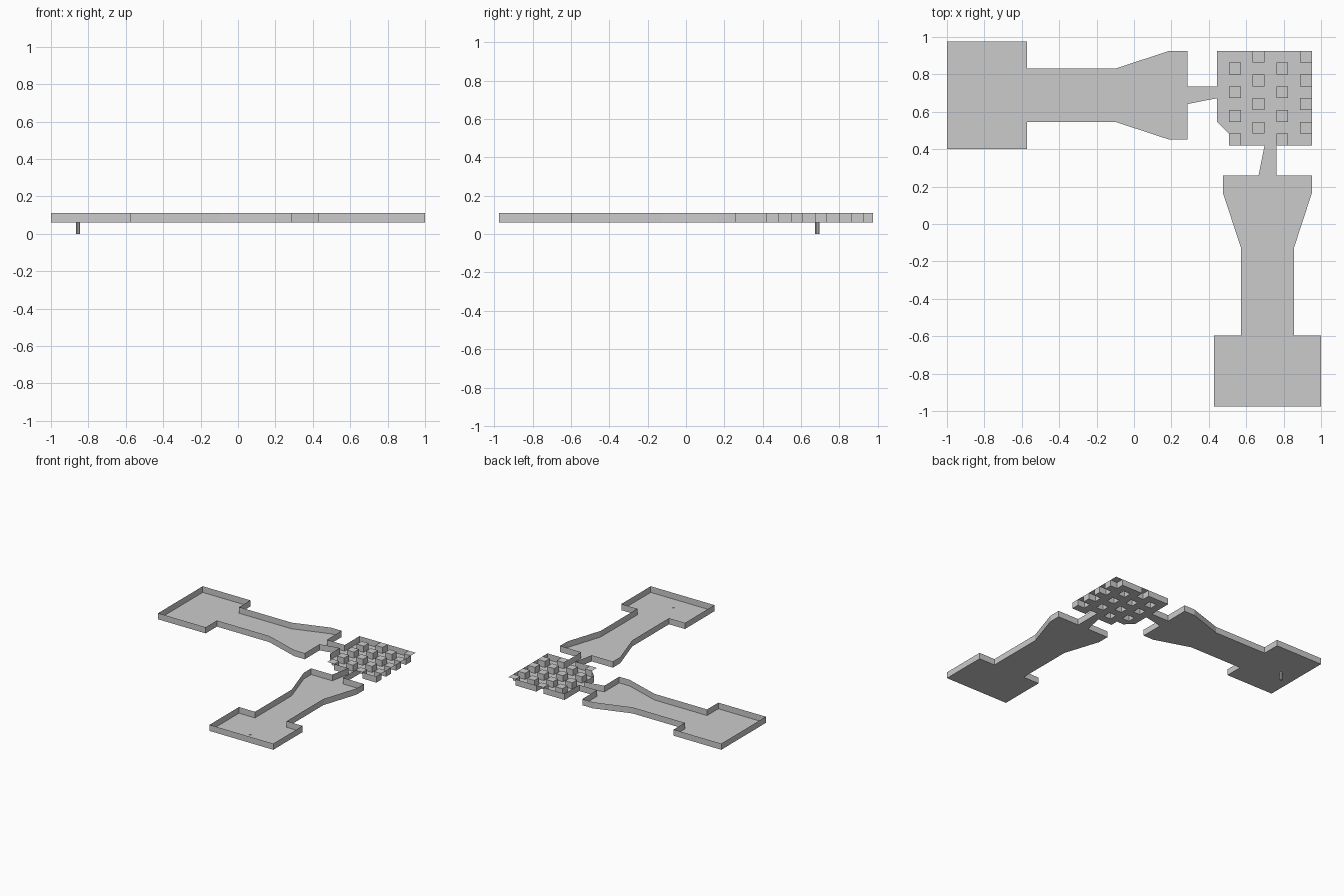
import bpy, bmesh

if "Cube" in bpy.data.objects:
    bpy.data.objects.remove(bpy.data.objects["Cube"])

C = 0.0632               # grid cell size
GX, GY = 0.445, 0.42     # lower left corner of the 8 x 8 grid
FLOOR, TOP = 0.06, 0.11


def make_object(name, bm):
    mesh = bpy.data.meshes.new(name)
    bm.to_mesh(mesh)
    bm.free()
    obj = bpy.data.objects.new(name, mesh)
    bpy.context.collection.objects.link(obj)
    return obj


def add_face(bm, pts, z):
    face = bm.faces.new([bm.verts.new((x, y, z)) for x, y in pts])
    face.normal_update()
    if face.normal.z < 0:
        face.normal_flip()


def cell(i, j):
    x, y = GX + i * C, GY + j * C
    return [(x, y), (x + C, y), (x + C, y + C), (x, y + C)]


def is_block(i, j):
    return (i % 4 == 1 and j % 2 == 0) or (i % 4 == 3 and j % 2 == 1)


def arm(length):
    """Arm outline: u runs away from the grid, v runs across."""
    half = [(0.16, 0.2375), (0.255, 0.2375), (0.545, 0.1425),
            (1.017, 0.1425), (1.017, 0.2865), (length, 0.2865)]
    return ([(0, 0.0475), (0.16, 0.0475)] + half
            + [(u, -v) for u, v in reversed(half)]
            + [(0.16, -0.0475), (0, 0.0475 - C)])


# Tray: open floor with a thin wall along every free edge
bm = bmesh.new()
mid_y = GY + 5 * C - 0.0475
mid_x = GX + 5 * C - 0.0475
add_face(bm, [(GX - u, mid_y + v) for u, v in arm(1.445)], FLOOR)
add_face(bm, [(mid_x + v, GY - u) for u, v in arm(1.395)], FLOOR)
for i in range(8):
    for j in range(8):
        if is_block(i, j) or (i, j) == (0, 0):
            continue
        pts = cell(i, j)
        add_face(bm, pts[1:] if (i, j) == (0, 1) else pts, FLOOR)
bmesh.ops.remove_doubles(bm, verts=bm.verts[:], dist=0.0005)
rim = [e for e in bm.edges if len(e.link_faces) == 1]
ext = bmesh.ops.extrude_edge_only(bm, edges=rim)
for g in ext["geom"]:
    if isinstance(g, bmesh.types.BMVert):
        g.co.z = TOP
make_object("tray", bm)

# Tops of the raised blocks, hollow underneath
bm = bmesh.new()
for i in range(8):
    for j in range(8):
        if is_block(i, j):
            add_face(bm, cell(i, j), TOP)
make_object("block_tops", bm)


# Drain pin under the left arm, small stud on the front arm
def pin(name, x, y, z0, z1, r):
    bpy.ops.mesh.primitive_cylinder_add(vertices=10, radius=r, depth=z1 - z0,
                                        location=(x, y, (z0 + z1) / 2))
    bpy.context.object.name = name


pin("drain_pin", -0.855, 0.685, 0.0, FLOOR - 0.0005, 0.012)
pin("stud", 0.71, -0.855, FLOOR - 0.0005, FLOOR + 0.003, 0.009)
